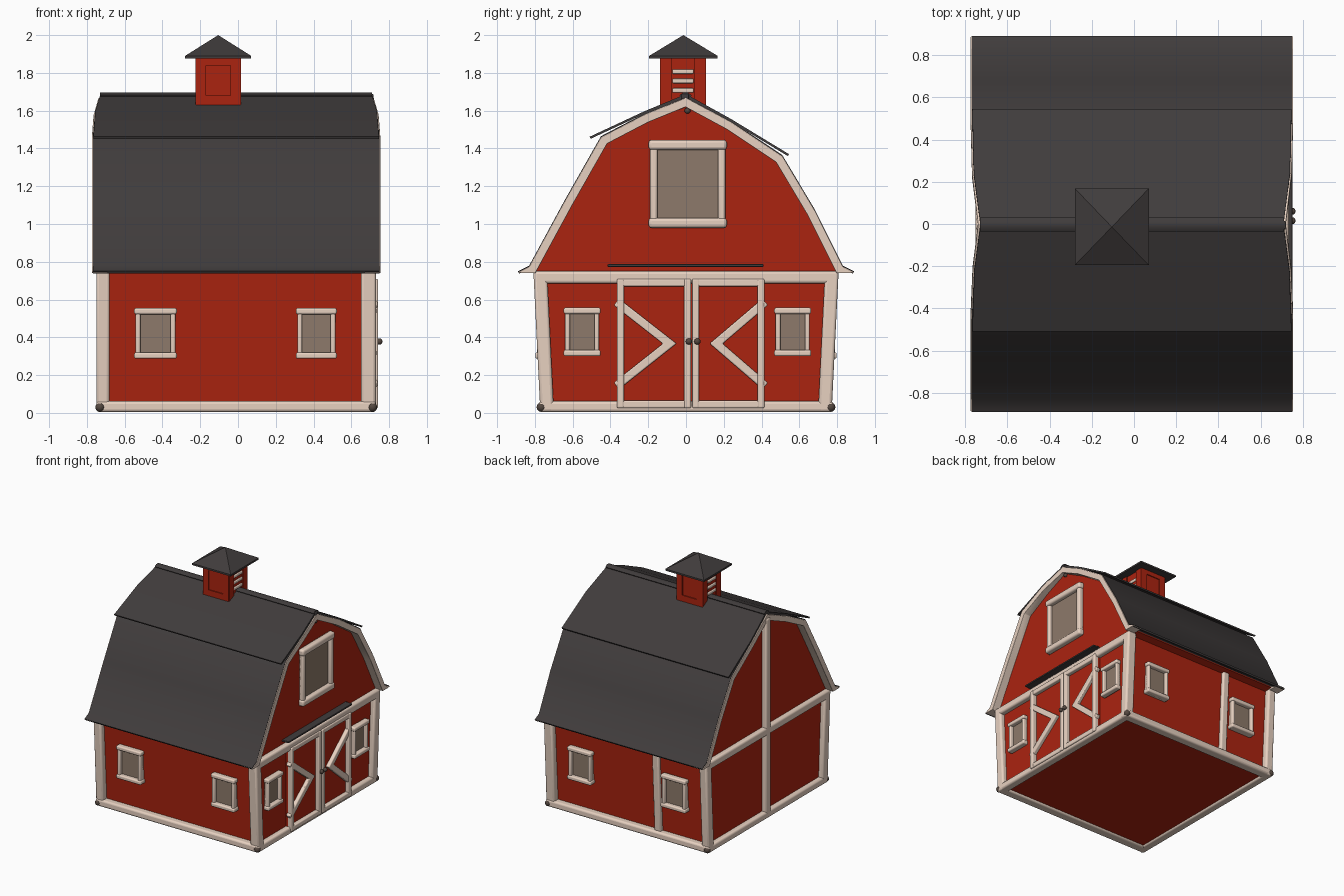
import bpy, bmesh
from mathutils import Vector

if "Cube" in bpy.data.objects:
    bpy.data.objects.remove(bpy.data.objects["Cube"])


def material(name, rgb):
    m = bpy.data.materials.new(name)
    m.use_nodes = True
    m.diffuse_color = (*rgb, 1)
    bsdf = m.node_tree.nodes["Principled BSDF"]
    bsdf.inputs["Base Color"].default_value = (*rgb, 1)
    bsdf.inputs["Roughness"].default_value = 0.8
    return m


RED = material("barn red", (0.41, 0.017, 0.005))
CREAM = material("cream trim", (0.83, 0.66, 0.55))
SLATE = material("dark roof", (0.051, 0.045, 0.045))
GLASS = material("taupe window", (0.27, 0.195, 0.145))
IRON = material("brown iron", (0.09, 0.065, 0.052))

made = []


def finish(name, bm, mat, bevel=0.0):
    bmesh.ops.recalc_face_normals(bm, faces=bm.faces)
    mesh = bpy.data.meshes.new(name)
    bm.to_mesh(mesh)
    bm.free()
    ob = bpy.data.objects.new(name, mesh)
    bpy.context.collection.objects.link(ob)
    mesh.materials.append(mat)
    if bevel:
        mod = ob.modifiers.new("rounded edges", "BEVEL")
        mod.width, mod.segments = bevel, 3
    made.append(ob)
    return ob


def box(name, x, y, z, mat, bevel=0.0, lean=0.0):
    """Box from ranges; lean shifts the top along y."""
    bm = bmesh.new()
    bmesh.ops.create_cube(bm, size=1)
    for v in bm.verts:
        top = v.co.z > 0
        v.co = [r[0] if c < 0 else r[1] for c, r in zip(v.co, (x, y, z))]
        v.co.y += lean if top else 0
    return finish(name, bm, mat, bevel)


def prism(name, outline, x0, x1, mat):
    """Extrude a y-z outline along x."""
    bm = bmesh.new()
    face = bm.faces.new([bm.verts.new((x0, *p)) for p in outline])
    geom = bmesh.ops.extrude_face_region(bm, geom=[face])["geom"]
    for v in geom:
        if isinstance(v, bmesh.types.BMVert):
            v.co.x = x1
    return finish(name, bm, mat)


def ribbon(name, path, width, x0, x1, mat, bevel=0.0, taper=0.0, floor=0.0):
    """Mitred strip below a y-z path, drawn in near the peak, cut flat at floor."""
    pts = [Vector(p) for p in path]
    bm = bmesh.new()
    rings = []
    for i, p in enumerate(pts):
        a = (p - pts[i - 1]).normalized() if i else None
        b = (pts[i + 1] - p).normalized() if i + 1 < len(pts) else None
        a, b = a or b, b or a
        t = (a + b).normalized()
        q = p + Vector((t.y, -t.x)) * width / max(t.dot(a), 0.5)
        q.y = max(q.y, floor)
        pull = taper * max(0, 1 - abs(p.x) / 0.3)
        lo, hi = x0 + (pull if x0 < 0 else -pull), x1 + (pull if x1 < 0 else -pull)
        rings.append([bm.verts.new(c) for c in (
            (lo, *p), (hi, *p), (hi, *q), (lo, *q))])
    for r, s in zip(rings, rings[1:]):
        for k in range(4):
            bm.faces.new((r[k], r[k - 1], s[k - 1], s[k]))
    bm.faces.new(rings[0])
    bm.faces.new(rings[-1])
    return finish(name, bm, mat, bevel)


def knob(name, loc, r):
    bm = bmesh.new()
    bmesh.ops.create_uvsphere(bm, u_segments=12, v_segments=8, radius=r)
    bmesh.ops.translate(bm, verts=bm.verts, vec=loc)
    return finish(name, bm, IRON)


def panel(name, wall, u, d, z, mat, bevel=0.0):
    """Box on a wall: u runs along the wall, d is depth across it."""
    d = tuple(sorted(d))
    return box(name, *((u, d) if wall == "y" else (d, u)), z, mat, bevel)


def window(name, wall, u, z, base, sign, w):
    """Glass plate with two narrow jambs and a longer head and sill."""
    out = base + sign * 0.035
    back = base - sign * 0.02
    jamb = w * 0.75
    panel(name + "_glass", wall, u, (base, base + sign * 0.008), z, GLASS)
    for side, a in (("left", u[0]), ("right", u[1] - jamb)):
        panel(f"{name}_{side}_jamb", wall, (a, a + jamb), (back, out), z, CREAM, w * 0.25)
    for part, b in (("sill", z[0]), ("head", z[1] - w)):
        panel(f"{name}_{part}", wall, (u[0] - 0.008, u[1] + 0.008),
              (back, out + sign * 0.008), (b, b + w), CREAM, w * 0.3)


# Barn body and floor
prism("barn_body", [(-0.725, 0.02), (0.725, 0.02), (0.765, 0.74), (0.82, 0.755),
                    (0.48, 1.35), (0, 1.65), (-0.42, 1.44), (-0.82, 0.755),
                    (-0.765, 0.74)], -0.71, 0.69, RED)

# Roof: flared lower slopes, overlapping upper slopes and a ridge cap
left = [(-0.89, 0.75), (-0.83, 0.78), (-0.64, 1.13), (-0.45, 1.465)]
right = [(0.51, 1.365), (0.68, 1.08), (0.83, 0.78), (0.89, 0.75)]
peak = [(-0.22, 1.585), (0, 1.675), (0.24, 1.545)]
ribbon("lower_roof", left + peak + right, 0.018, -0.768, 0.748, SLATE,
       taper=0.04, floor=0.738)
ribbon("upper_roof", [(-0.51, 1.462), (-0.22, 1.597), (0, 1.688), (0.24, 1.555),
                      (0.545, 1.37)], 0.012, -0.766, 0.746, SLATE, taper=0.038)
ribbon("ridge_cap", [(-0.035, 1.682), (-0.015, 1.695), (0.01, 1.695), (0.03, 1.682)],
       0.02, -0.73, 0.71, SLATE)

# Gable trim under both roof ends, tails cut level
trim_path = [(y, z - 0.006) for y, z in left + peak + right]
ribbon("door_gable_trim", trim_path, 0.045, 0.67, 0.754, CREAM, 0.003, 0.035, 0.74)
ribbon("rear_gable_trim", trim_path, 0.045, -0.774, -0.69, CREAM, 0.003, 0.035, 0.74)

# Leaning corner posts, base boards and corner bolts
for s, side in ((-1, "front"), (1, "back")):
    ys = tuple(sorted((s * 0.70, s * 0.772)))
    for end, x, bolt in (("rear", (-0.75, -0.68), -0.73), ("door", (0.65, 0.73), 0.712)):
        box(f"{side}_{end}_post", x, ys, (0.02, 0.75), CREAM, 0.015, s * 0.036)
        knob(f"{side}_{end}_bolt", (bolt, s * 0.766, 0.03), 0.025)
    box(f"{side}_base_board", (-0.75, 0.73), tuple(sorted((s * 0.70, s * 0.78))),
        (0.005, 0.062), CREAM, 0.015)
for end, x in (("rear", (-0.75, -0.68)), ("door", (0.66, 0.73))):
    box(f"{end}_base_board", x, (-0.78, 0.78), (0.005, 0.062), CREAM, 0.015)
    box(f"{end}_cross_beam", x, (-0.805, 0.805), (0.685, 0.75), CREAM, 0.015)

# Rear centre beam and the single batten on the back wall
box("rear_centre_beam", (-0.75, -0.69), (-0.03, 0.03), (0.03, 1.64), CREAM, 0.015)
box("back_batten", (-0.30, -0.24), (0.70, 0.755), (0.03, 0.75), CREAM, 0.012, 0.036)

# Windows
for s, side in ((-1, "front"), (1, "back")):
    for n, u in (("rear", (-0.542, -0.332)), ("door", (0.315, 0.515))):
        window(f"{side}_{n}_window", "y", u, (0.287, 0.555), s * 0.755, s, 0.033)
window("door_front_window", "x", (-0.64, -0.46), (0.30, 0.557), 0.69, 1, 0.033)
window("door_back_window", "x", (0.475, 0.655), (0.30, 0.557), 0.69, 1, 0.033)
window("loft_window", "x", (-0.19, 0.208), (0.98, 1.445), 0.69, 1, 0.052)

# Double doors with chevron braces
for name, y0, y1, hinge, tip in (("front_door", -0.365, 0.027, -0.355, -0.05),
                                 ("back_door", 0.033, 0.415, 0.405, 0.125)):
    box(name, (0.68, 0.708), (y0, y1), (0.03, 0.705), RED)
    for part, a in (("front_stile", y0), ("back_stile", y1 - 0.037)):
        box(f"{name}_{part}", (0.69, 0.742), (a, a + 0.037), (0.025, 0.71), CREAM, 0.008)
    for part, b in (("bottom_rail", 0.025), ("top_rail", 0.67)):
        box(f"{name}_{part}", (0.69, 0.74), (y0, y1), (b, b + 0.04), CREAM, 0.008)
    brace = [(hinge, 0.125), (tip, 0.367), (hinge, 0.605)]
    ribbon(name + "_brace", brace, -0.045 if tip < 0 else 0.045,
           0.70, 0.738, CREAM, 0.008)
for y in (0.015, 0.06):
    knob("door_knob", (0.748, y, 0.378), 0.017)
box("door_track", (0.68, 0.75), (-0.415, 0.41), (0.773, 0.787), SLATE, 0.004)
knob("hoist_hook", (0.695, 0.008, 1.60), 0.016)
box("hoist_bracket", (0.68, 0.718), (-0.025, 0.015), (1.66, 1.688), SLATE, 0.006)

# Cupola: body, framed side panels, end louvres and pyramid cap
box("cupola_body", (-0.215, 0.005), (-0.13, 0.098), (1.55, 1.88), RED)
for s, side, y in ((-1, "front", -0.13), (1, "back", 0.098)):
    for part, xs, zs in (("left", (-0.222, -0.17), (1.63, 1.88)),
                         ("right", (-0.04, 0.012), (1.63, 1.88)),
                         ("bottom", (-0.222, 0.012), (1.63, 1.68)),
                         ("top", (-0.222, 0.012), (1.84, 1.88))):
        box(f"cupola_{side}_{part}_board", xs, tuple(sorted((y, y + s * 0.008))), zs, RED)
for end, x in (("rear", (-0.225, -0.205)), ("door", (-0.005, 0.015))):
    for z in (1.695, 1.745, 1.795):
        box(f"cupola_{end}_louvre", x, (-0.072, 0.04), (z, z + 0.024), CREAM, 0.006)
    for y in (-0.134, 0.043):
        box(f"cupola_{end}_board", x, (y, y + 0.06), (1.63, 1.88), RED)

bm = bmesh.new()
base = [bm.verts.new(c) for c in ((-0.28, -0.195, 1.876), (0.07, -0.195, 1.876),
                                  (0.07, 0.168, 1.876), (-0.28, 0.168, 1.876))]
rim = [bm.verts.new(v.co + Vector((0, 0, 0.014))) for v in base]
apex = bm.verts.new((-0.105, -0.014, 2.0))
bm.faces.new(base)
for k in range(4):
    bm.faces.new((base[k - 1], base[k], rim[k], rim[k - 1]))
    bm.faces.new((rim[k - 1], rim[k], apex))
finish("cupola_cap", bm, SLATE)

# Smooth rounded edges, keep corners sharp
for ob in made:
    ob.select_set(True)
bpy.context.view_layer.objects.active = made[0]
bpy.ops.object.shade_smooth_by_angle(angle=0.75)
